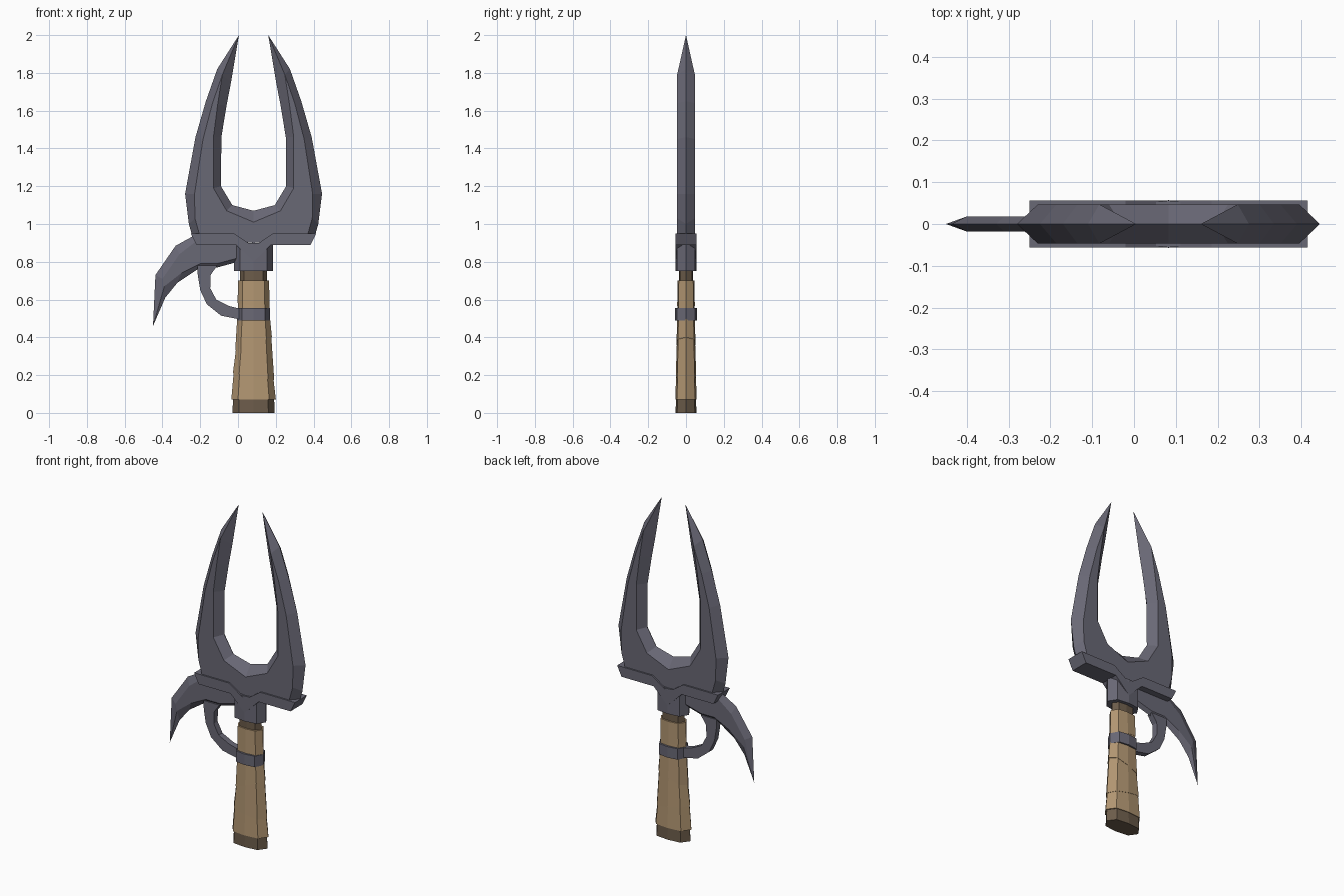
import bpy, bmesh

if "Cube" in bpy.data.objects:
    bpy.data.objects.remove(bpy.data.objects["Cube"])

CX = 0.0825  # symmetry axis of blade and handle


def material(name, rgb):
    m = bpy.data.materials.new(name)
    m.diffuse_color = (*rgb, 1)
    m.use_nodes = True
    m.node_tree.nodes["Principled BSDF"].inputs["Base Color"].default_value = m.diffuse_color
    return m


METAL = material("dark_steel", (0.141, 0.138, 0.178))
TAN = material("tan_leather", (0.445, 0.305, 0.168))
BROWN = material("dark_wood", (0.150, 0.107, 0.069))


def finish(name, bm, mat):
    bmesh.ops.remove_doubles(bm, verts=bm.verts, dist=1e-5)
    bmesh.ops.recalc_face_normals(bm, faces=bm.faces)
    me = bpy.data.meshes.new(name)
    bm.to_mesh(me)
    bm.free()
    me.materials.append(mat)
    ob = bpy.data.objects.new(name, me)
    bpy.context.collection.objects.link(ob)
    return ob


def skin(bm, rings, caps):
    """Join consecutive vertex rings with quads."""
    vs = [[bm.verts.new(p) for p in r] for r in rings]
    n = len(vs[0])
    for a, b in zip(vs, vs[1:]):
        for i in range(n):
            j = (i + 1) % n
            bm.faces.new((a[i], a[j], b[j], b[i]))
    if caps:
        bm.faces.new(vs[0])
        bm.faces.new(vs[-1])


def bevelled_blade(name, stations, t, caps, x0=0.0):
    """Stations: outer edge, outer ridge, inner ridge, inner edge (x, z)."""
    rings = []
    for k, s in enumerate(stations):
        o, ro, ri, i = [(x - x0, z) for x, z in s]
        h = t if k else 0.0
        rings.append([(o[0], 0, o[1]), (ro[0], -h, ro[1]), (ri[0], -h, ri[1]),
                      (i[0], 0, i[1]), (ri[0], h, ri[1]), (ro[0], h, ro[1])])
    bm = bmesh.new()
    skin(bm, rings, False)
    if caps:
        bmesh.ops.holes_fill(bm, edges=[e for e in bm.edges if e.is_boundary and
                             all(abs(v.co.x - stations[-1][0][0]) < 1e-5 for v in e.verts)])
    ob = finish(name, bm, METAL)
    ob.location.x = x0
    return ob


def plate(name, outline, t):
    bm = bmesh.new()
    skin(bm, [[(x, y, z) for x, z in outline] for y in (-t, t)], True)
    return finish(name, bm, METAL)


def oct_ring(hx, hy, z, slope=0.0):
    pts = [(1, 0), (.7, .85), (0, 1), (-.7, .85), (-1, 0), (-.7, -.85), (0, -1), (.7, -.85)]
    return [(CX + hx * x, hy * y, z + slope * hx * x) for x, y in pts]


def oct_part(name, rings, mat):
    bm = bmesh.new()
    skin(bm, [oct_ring(*r) for r in rings], True)
    return finish(name, bm, mat)


# forked blade: left prong, mirrored
blade = bevelled_blade("forked_blade", [
    [(0.005, 2.0)] * 4,
    [(-.11, 1.82), (-.083, 1.79), (-.083, 1.79), (-.037, 1.75)],
    [(-.17, 1.65), (-.135, 1.64), (-.108, 1.63), (-.06, 1.63)],
    [(-.225, 1.46), (-.185, 1.45), (-.13, 1.46), (-.088, 1.46)],
    [(-.28, 1.16), (-.23, 1.16), (-.13, 1.19), (-.09, 1.20)],
    [(-.26, 1.0), (-.228, 1.03), (-.06, 1.07), (-.03, 1.10)],
    [(-.24, .93), (-.20, .93), (CX, 1.01), (CX, 1.07)],
    [(CX, .90), (CX, .90), (CX, 1.01), (CX, 1.07)],
], 0.047, False, CX)
mir = blade.modifiers.new("mirror", 'MIRROR')
mir.use_axis[0] = True

# cross guard with V notch
half = [(-.25, .95), (-.02, .95), (CX, .88)]
low = [(CX, .80), (-.01, .89), (-.22, .89)]
flip = lambda p: (2 * CX - p[0], p[1])
plate("cross_guard", half + [flip(half[1]), flip(half[0]), flip(low[2]), flip(low[1])] + low, 0.056)

# side hook
bevelled_blade("side_hook", [
    [(-.45, .46)] * 4,
    [(-.437, .73), (-.40, .71), (-.39, .67), (-.385, .61)],
    [(-.33, .885), (-.31, .84), (-.30, .74), (-.32, .69)],
    [(-.23, .94), (-.22, .91), (-.20, .79), (-.215, .76)],
    [(-.11, .93), (-.11, .91), (-.11, .79), (-.11, .77)],
    [(.0, .92), (.0, .91), (.0, .82), (.0, .80)],
], 0.018, True)

# finger guard loop
plate("finger_guard", [
    (-.215, .78), (-.213, .73), (-.20, .65), (-.165, .575), (-.09, .515), (.01, .495),
    (.015, .55), (-.045, .565), (-.115, .60), (-.147, .66), (-.145, .73), (-.11, .78)], 0.018)

# handle parts
oct_part("socket", [(.103, .056, .75), (.103, .056, .90)], METAL)
oct_part("handle_neck", [(.072, .036, .66), (.072, .036, .77)], BROWN)
oct_part("handle_base", [(.112, .055, 0), (.108, .053, .09)], BROWN)
oct_part("handle_ring", [(.087, .057, .49), (.087, .057, .555)], METAL)


# leather wrap in tilted overlapping bands
def width(z):
    f = max(0, (.54 - z) / .47)
    return .082 + .032 * f, .045 + .010 * f


cuts = [(.07, 0), (.193, -.17), (.365, .37), (.565, -.2), (.70, 0)]
for n, (a, b) in enumerate(zip(cuts, cuts[1:])):
    rings = []
    for (z, s), k in ((a, 1.035), (b, 1.0)):
        hx, hy = width(z)
        rings.append((hx * k, hy * k, z, s))
    oct_part("grip_wrap_%d" % (n + 1), rings, TAN)
